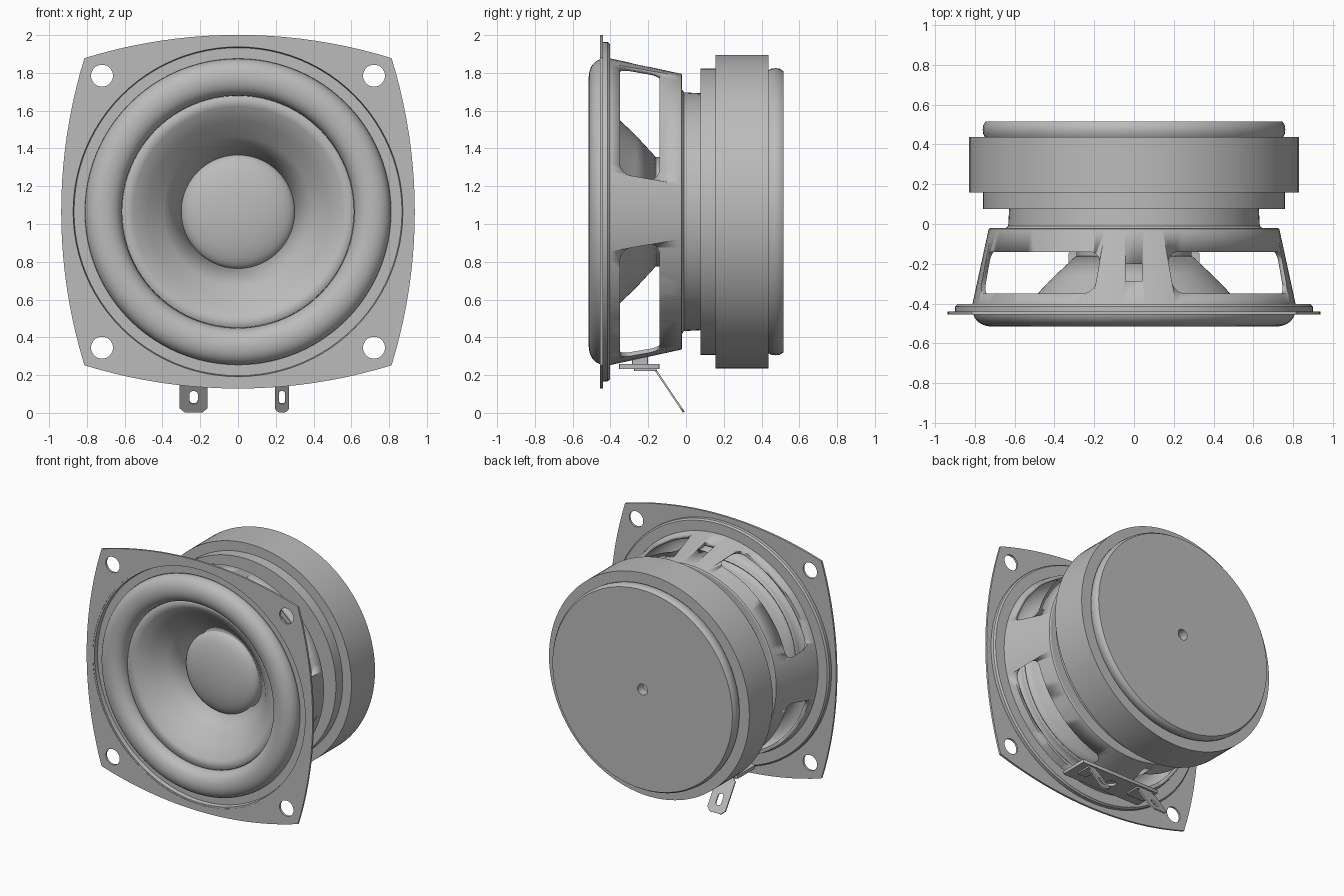
import bpy, bmesh
from math import sin, cos, pi, radians, sqrt, atan2
from mathutils import Matrix, Vector

cube = bpy.data.objects.get("Cube")
if cube:
    bpy.data.objects.remove(cube)

CZ = 1.065  # height of the speaker axis
CENTRE = Vector((0, 0, CZ))

grey = bpy.data.materials.new("plain grey")
grey.use_nodes = True
grey.diffuse_color = (0.5, 0.5, 0.5, 1)
grey.node_tree.nodes["Principled BSDF"].inputs["Base Color"].default_value = (0.5, 0.5, 0.5, 1)


def activate(obj):
    bpy.ops.object.select_all(action='DESELECT')
    obj.select_set(True)
    bpy.context.view_layer.objects.active = obj


def finish(obj):
    obj.data.materials.clear()
    obj.data.materials.append(grey)
    activate(obj)
    bpy.ops.object.shade_smooth_by_angle(angle=radians(32))
    return obj


def lathe(name, profile, closed=False, steps=96):
    """Spin a profile of (radius, y) points around the speaker axis."""
    bm = bmesh.new()
    vs = [bm.verts.new((r, y, CZ)) for r, y in profile]
    pairs = list(zip(vs, vs[1:])) + ([(vs[-1], vs[0])] if closed else [])
    edges = [bm.edges.new(p) for p in pairs]
    bmesh.ops.spin(bm, geom=vs + edges, axis=(0, 1, 0), cent=CENTRE,
                   steps=steps, angle=2 * pi)
    bmesh.ops.remove_doubles(bm, verts=bm.verts, dist=1e-4)
    bmesh.ops.recalc_face_normals(bm, faces=bm.faces)
    mesh = bpy.data.meshes.new(name)
    bm.to_mesh(mesh)
    bm.free()
    obj = bpy.data.objects.new(name, mesh)
    bpy.context.collection.objects.link(obj)
    return finish(obj)


def slab(name, outlines, thickness, matrix):
    """Extrude a flat outline; further outlines inside it become holes."""
    curve = bpy.data.curves.new(name, 'CURVE')
    curve.dimensions = '2D'
    curve.fill_mode = 'BOTH'
    curve.extrude = thickness / 2
    for pts in outlines:
        spline = curve.splines.new('POLY')
        spline.points.add(len(pts) - 1)
        for p, (x, y) in zip(spline.points, pts):
            p.co = (x, y, 0, 1)
        spline.use_cyclic_u = True
    obj = bpy.data.objects.new(name, curve)
    bpy.context.collection.objects.link(obj)
    activate(obj)
    bpy.ops.object.convert(target='MESH')
    obj = bpy.context.view_layer.objects.active
    bm = bmesh.new()
    bm.from_mesh(obj.data)
    bmesh.ops.remove_doubles(bm, verts=bm.verts, dist=1e-4)
    bmesh.ops.recalc_face_normals(bm, faces=bm.faces)
    bm.to_mesh(obj.data)
    bm.free()
    obj.matrix_world = matrix
    return finish(obj)


def rounded(cx, cy, hw, hh, r, n=6):
    """Outline of a rounded rectangle."""
    pts = []
    for k, (sx, sy) in enumerate([(1, 1), (-1, 1), (-1, -1), (1, -1)]):
        for i in range(n + 1):
            a = (k + i / n) * pi / 2
            pts.append((cx + sx * (hw - r) + r * cos(a), cy + sy * (hh - r) + r * sin(a)))
    return pts


def circle(cx, cy, r, n=32):
    return [(cx + r * cos(2 * pi * i / n), cy + r * sin(2 * pi * i / n)) for i in range(n)]


def cut(obj, cutter):
    cutter.hide_render = True
    mod = obj.modifiers.new("cut", 'BOOLEAN')
    mod.operation = 'DIFFERENCE'
    mod.solver = 'EXACT'
    mod.object = cutter
    activate(obj)
    bpy.ops.object.modifier_apply(modifier=mod.name)
    bpy.data.objects.remove(cutter)


# Mounting plate: four bowed sides, four screw holes, round opening
CORNER, BULGE = 0.813, 0.936
sag = BULGE - CORNER
R = (CORNER ** 2 + sag ** 2) / (2 * sag)
half = atan2(CORNER, R - sag)
outline = []
for k in range(4):
    for i in range(20):
        a = -half + 2 * half * i / 20
        x, y = BULGE - R + R * cos(a), R * sin(a)
        c, s = cos(k * pi / 2), sin(k * pi / 2)
        outline.append((x * c - y * s, x * s + y * c))
holes = [circle(sx * 0.72, sy * 0.72, 0.058) for sx in (-1, 1) for sy in (-1, 1)]
slab("mounting_plate", [outline, circle(0, 0, 0.885, 96)] + holes, 0.015,
     Matrix.Translation((0, -0.447, CZ)) @ Matrix.Rotation(pi / 2, 4, 'X'))

# Basket: pressed rim, tapered wall and rear shelf in one thin shell
basket = lathe("basket", [
    (0.885, -0.452), (0.898, -0.44), (0.898, -0.415), (0.888, -0.403), (0.812, -0.403),
    (0.73, -0.025), (0.722, -0.02), (0.645, -0.02), (0.632, -0.01), (0.627, 0.08),
    (0.607, 0.08), (0.612, -0.04), (0.71, -0.04), (0.79, -0.423), (0.868, -0.423),
    (0.873, -0.452)], closed=True)

# Four windows on the diagonals
for k in range(4):
    a = pi / 4 + k * pi / 2
    out, along = Vector((cos(a), 0, sin(a))), Vector((0, 1, 0))
    m = Matrix((along.cross(out), along, out)).transposed().to_4x4()
    m.translation = CENTRE + out * 0.75 + along * -0.245
    cut(basket, slab("window_cutter", [rounded(0, 0, 0.405, 0.105, 0.055)], 0.7, m))

# Small square hole in the upper arm
cut(basket, slab("square_cutter", [rounded(0, -0.243, 0.043, 0.043, 0.002, 1)], 0.3,
                 Matrix.Translation((0, 0, CZ + 0.77))))

# Rolled surround
roll = []
for i in range(21):
    a = pi * i / 20
    roll.append((0.713 - 0.098 * cos(a), -0.42 - 0.095 * sin(a) ** 0.8))
surround = lathe("surround", roll)

# Cone, dust cap, voice coil former and spider
cone = lathe("cone", [(0.615, -0.425), (0.56, -0.405), (0.485, -0.35), (0.40, -0.262),
                      (0.29, -0.16)])
for sheet in (surround, cone):
    sheet.modifiers.new("thickness", 'SOLIDIFY').thickness = 0.008
lathe("dust_cap", [(0.302 * cos(pi / 2 * i / 10), -0.175 - 0.085 * sin(pi / 2 * i / 10))
                   for i in range(11)])
lathe("voice_coil_former", [(0.29, -0.16), (0.29, 0.08)])
lathe("spider", [(0.29, -0.07), (0.62, -0.05)])

# Motor: front plate, ring magnet and back plate with a vent hole
lathe("front_plate", [(0, 0.076), (0.758, 0.076), (0.758, 0.16), (0, 0.16)])
lathe("magnet", [(0, 0.157), (0.83, 0.157), (0.83, 0.436), (0, 0.436)])
lathe("back_plate", [(0, 0.43), (0.745, 0.43), (0.757, 0.45), (0.76, 0.475), (0.757, 0.497),
                     (0.745, 0.515), (0.04, 0.515), (0.04, 0.45), (0, 0.44)])

# Terminal board under the lower arm
slab("terminal_board", [rounded(0, -0.248, 0.33, 0.107, 0.01, 2), circle(0, -0.243, 0.035)],
     0.025, Matrix.Translation((0, 0, 0.246)))
slab("board_mount", [rounded(0, -0.243, 0.045, 0.043, 0.004, 1)], 0.06,
     Matrix.Translation((0, 0, 0.282)))

# Two bent solder tabs, one wide and one narrow
bend, tip = Vector((0, -0.16, 0.225)), Vector((0, -0.012, 0.004))
down = (tip - bend).normalized()
length = (tip - bend).length
side = Vector((1, 0, 0))
for name, x, hw, r, n, slot in (("wide_tab", -0.235, 0.074, 0.028, 1, 0.022),
                                ("narrow_tab", 0.233, 0.038, 0.036, 6, 0.016)):
    m = Matrix((side, down, side.cross(down))).transposed().to_4x4()
    m.translation = bend + side * x
    slab(name, [rounded(0, length / 2, hw, length / 2, r, n),
                rounded(0, length * 0.64, slot, 0.042, slot - 0.001)], 0.01, m)
    slab(name + "_foot", [rounded(x, -0.215, hw, 0.06, 0.008, 2)], 0.012,
         Matrix.Translation((0, 0, 0.228)))
